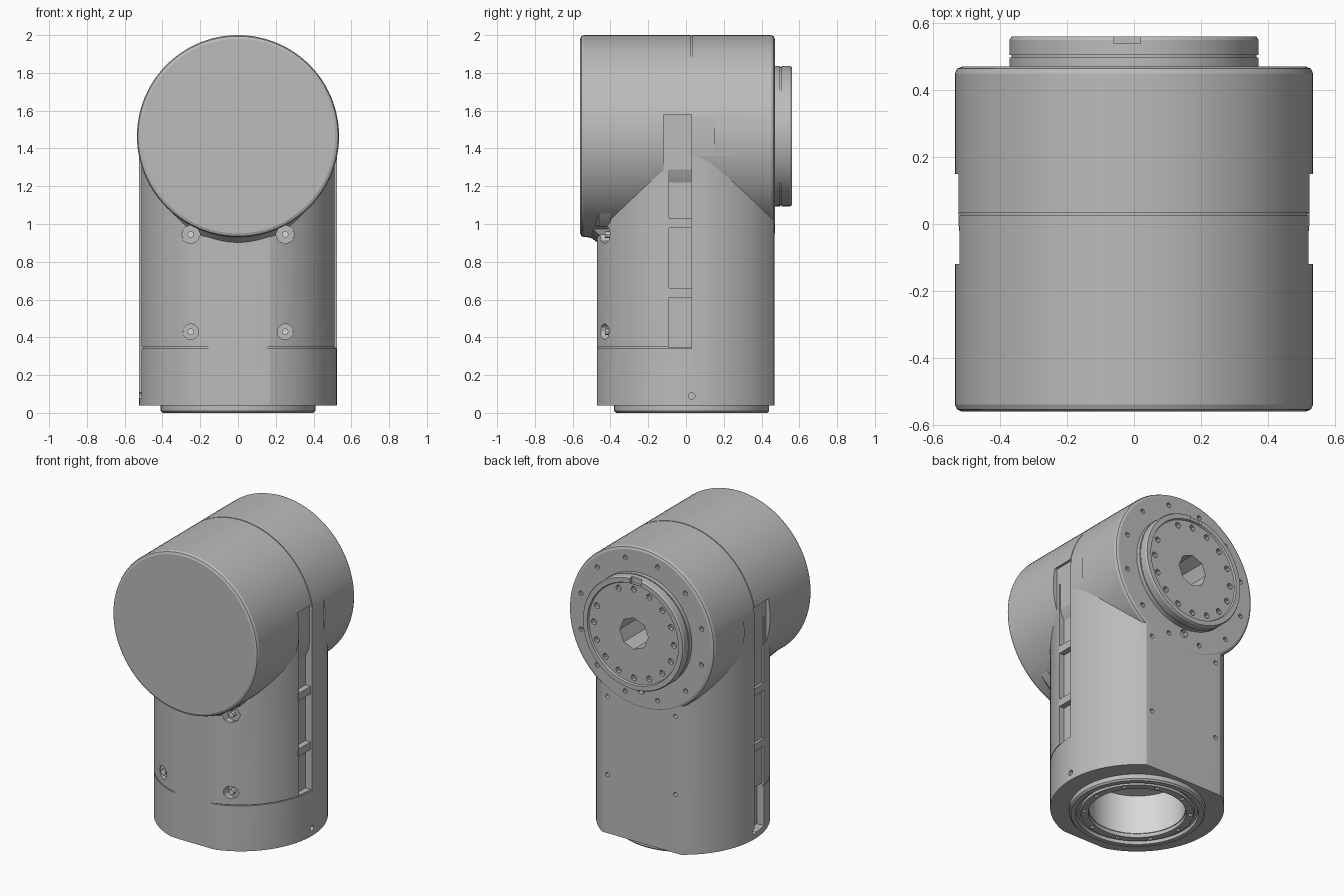
import bpy, bmesh
from math import radians, cos, sin, tau
from mathutils import Matrix, Vector

default = bpy.data.objects.get("Cube")
if default:
    bpy.data.objects.remove(default, do_unlink=True)


def material(name, value):
    m = bpy.data.materials.new(name)
    m.use_nodes = True
    colour = (value, value, value, 1)
    m.diffuse_color = colour
    m.node_tree.nodes["Principled BSDF"].inputs["Base Color"].default_value = colour
    return m


GREY = material("housing grey", 0.5)
LIGHT = material("light grey interior", 0.7)
ALONG = {"x": Matrix.Rotation(radians(90), 4, "Y"),
         "y": Matrix.Rotation(radians(-90), 4, "X"),
         "z": Matrix.Identity(4)}


def finish(name, bm, mat=GREY):
    bmesh.ops.recalc_face_normals(bm, faces=bm.faces)
    mesh = bpy.data.meshes.new(name)
    bm.to_mesh(mesh)
    bm.free()
    mesh.materials.append(mat)
    ob = bpy.data.objects.new(name, mesh)
    bpy.context.collection.objects.link(ob)
    return ob


def lathe(name, profile, centre, axis="z", mat=GREY, closed=False, steps=96):
    """Revolve (radius, height) points about an axis."""
    bm = bmesh.new()
    verts = [bm.verts.new((r, 0, h)) for r, h in profile]
    ends = verts[1:] + verts[:1] if closed else verts[1:]
    edges = [bm.edges.new(pair) for pair in zip(verts, ends)]
    bmesh.ops.spin(bm, geom=verts + edges, cent=(0, 0, 0), axis=(0, 0, 1),
                   angle=tau, steps=steps)
    bmesh.ops.remove_doubles(bm, verts=bm.verts, dist=0.0001)
    bm.transform(Matrix.Translation(centre) @ ALONG[axis])
    return finish(name, bm, mat)


def rods(name, items, axis, radius, depth, sides=12, mat=GREY):
    """Several equal cylinders in one mesh."""
    bm = bmesh.new()
    for p in items:
        bmesh.ops.create_cone(bm, cap_ends=True, segments=sides, radius1=radius,
                              radius2=radius, depth=depth,
                              matrix=Matrix.Translation(p) @ ALONG[axis])
    return finish(name, bm, mat)


def box(name, low, high):
    low, high = Vector(low), Vector(high)
    bm = bmesh.new()
    bmesh.ops.create_cube(bm, size=1, matrix=Matrix.Translation((low + high) / 2)
                          @ Matrix.Diagonal((*(high - low), 1)))
    return finish(name, bm)


def cut(ob, *cutters):
    bpy.context.view_layer.objects.active = ob
    for c in cutters:
        c.hide_render = True
        mod = ob.modifiers.new("cut", "BOOLEAN")
        mod.object = c
        mod.solver = "EXACT"
        bpy.ops.object.modifier_apply(modifier=mod.name)


def circle(count, radius, y, turn=0.0):
    return [(radius * sin(tau * (i + turn) / count), y,
             HUB + radius * cos(tau * (i + turn) / count)) for i in range(count)]


HUB = 1.465      # height of the drum axis
MID = 0.03       # depth position of the body axis
cutters = []


def tool(ob):
    cutters.append(ob)
    return ob


# Horizontal drum with a seam groove and softened rims
drum = lathe("drum", [(0, -.56), (.515, -.56), (.529, -.554), (.535, -.54),
                      (.535, .027), (.53, .027), (.53, .033), (.535, .033),
                      (.535, .45), (.529, .464), (.515, .47), (0, .47)],
             (0, 0, HUB), "y")

# Upright body: round with flat front and back
body = lathe("body", [(0, .04), (.525, .04), (.525, HUB), (0, HUB)], (0, MID, 0))
for v in body.data.vertices:
    v.co.y = min(max(v.co.y, -.47), .468)

# Chin that blends the drum into the body front
chin = lathe("chin", [(0, -.545), (.41, -.545), (.42, -.5), (.45, -.46),
                      (.45, -.4), (0, -.4)], (0, 0, 1.345), "y")

# Front screw pockets
low_pockets = tool(rods("low_pockets", [(s * .25, -.5, .43) for s in (-1, 1)], "y", .042, .2))
high_pockets = tool(rods("high_pockets", [(s * .25, -.5, .945) for s in (-1, 1)], "y", .05, .2, 8))
cut(body, low_pockets, high_pockets)
cut(chin, high_pockets)
screws = rods("pocket_screws", [(s * .25, -.41, z) for s in (-1, 1) for z in (.43, .945)],
              "y", .018, .04, 8, LIGHT)

# Cover seam around the front half of the body
seam = tool(lathe("seam_cutter", [(.515, -.003), (.6, -.003), (.6, .003), (.515, .003)],
                  (0, MID, .345), closed=True))
seam_limit = tool(box("seam_limit", (-1, MID, 0), (1, 1, 1)))
cut(seam, seam_limit)
cut(body, seam)

# Side slots in the body, flats on the drum, and ribs in the slots
for side, s, floor in (("left", 1, .475), ("right", -1, .495)):
    def span(name, x0, x1, y0, y1, z0, z1):
        return box(name, (min(s * x0, s * x1), y0, z0), (max(s * x0, s * x1), y1, z1))
    cut(body, tool(span("slot_cutter", floor, .7, -.09, MID, .345, 1.55)))
    cut(drum, tool(span("flat_cutter", .505, .7, -.12, MID, .9, 1.58)),
        tool(span("rear_flat_cutter", .525, .7, .025, .15, .9, 1.58)))
    for z in (.635, 1.005):
        span(side + "_slot_rib", .45, .512, -.095, MID + .005, z - .025, z + .025)
cut(body, tool(box("lower_slot_cutter", (-.7, -.09, .08), (-.46, MID, .36))))

# Small screw holes on the sides, the back and the drum face
cut(body, tool(rods("side_holes", [(s * .52, MID, .09) for s in (-1, 1)], "x", .018, .08)),
    tool(rods("back_holes", [(s * .25, .47, z) for s in (-1, 1) for z in (.43, .95)],
              "y", .014, .08)))
rim_holes = tool(rods("rim_holes", circle(12, .46, .47, .5), "y", .016, .06, 8))
cut(drum, rim_holes)
cut(body, rim_holes)
key_hole = tool(rods("key_hole", [(0, .47, HUB - .405)], "y", .028, .06, 8))
cut(drum, key_hole)
cut(body, key_hole)

# Output flange on the back with a raised rim, bolt ring and centre socket
flange = lathe("output_flange", [(0, .44), (.372, .44), (.372, .497), (.366, .497),
                                 (.366, .505), (.372, .505), (.372, .55), (.366, .56),
                                 (.335, .56), (.33, .548), (0, .548)], (0, 0, HUB), "y")
socket = tool(rods("socket_cutter", [(0, .45, HUB)], "y", .105, .3, 8))
cut(flange, socket, tool(rods("bolt_holes", circle(16, .295, .55), "y", .02, .06, 8)),
    tool(box("rim_notch", (-.06, .54, 1.8), (.02, .6, 1.9))))
cut(drum, socket)
cut(body, socket)

# Hollow base: bore, lining and mounting ring
cut(body, tool(lathe("bore_cutter", [(0, -.1), (.3, -.1), (.3, .3), (.1, .3), (.1, .5), (0, .5)],
                     (0, MID, 0))))
lining = lathe("bore_lining", [(.305, .03), (.29, .03), (.29, .29), (.095, .29), (.095, .49),
                               (0, .49), (0, .51), (.11, .51), (.11, .31), (.305, .31)],
               (0, MID, 0), mat=LIGHT, closed=True)
ring = lathe("base_ring", [(.295, .005), (.34, .005), (.345, .02), (.365, .02), (.37, 0),
                           (.4, 0), (.41, .01), (.41, .05), (.295, .05)],
             (0, MID, 0), closed=True)
ring_spots = [(.32 * cos(tau * i / 10), MID + .32 * sin(tau * i / 10), 0) for i in range(10)]
cut(ring, tool(rods("ring_holes", ring_spots, "z", .014, .06, 8)))

# Remove the cutters and shade the curved surfaces smooth
for c in cutters:
    bpy.data.objects.remove(c, do_unlink=True)
for ob in list(bpy.context.collection.objects):
    if ob.type == "MESH":
        bpy.ops.object.select_all(action="DESELECT")
        ob.select_set(True)
        bpy.context.view_layer.objects.active = ob
        bpy.ops.object.shade_smooth_by_angle(angle=radians(15))
